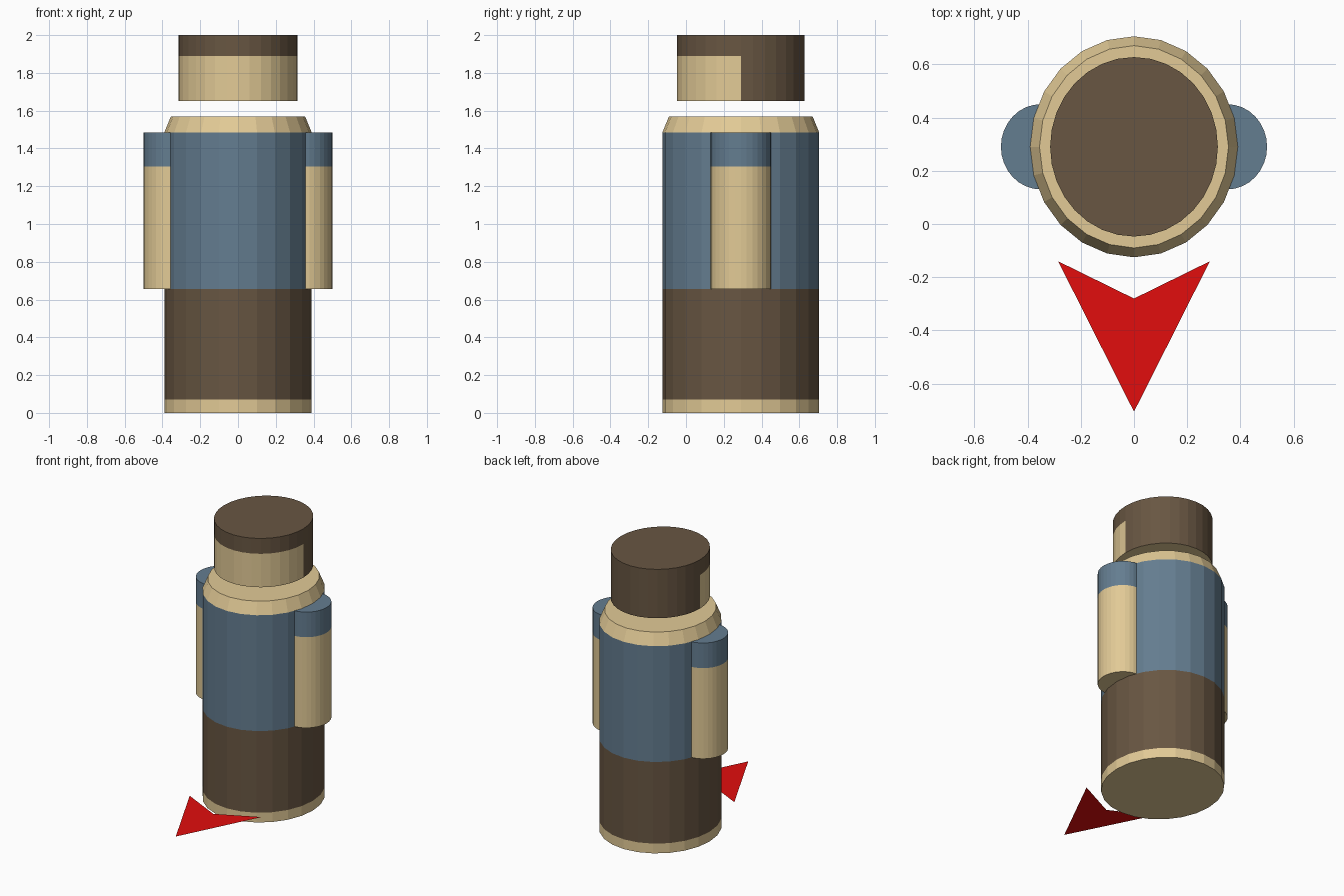
import bpy, bmesh, math

if "Cube" in bpy.data.objects:
    bpy.data.objects.remove(bpy.data.objects["Cube"])

CY = 0.29  # the figure stands behind the arrow


def material(name, rgb):
    m = bpy.data.materials.new(name)
    lin = [((c / 255 + 0.055) / 1.055) ** 2.4 if c > 10 else c / 255 / 12.92 for c in rgb]
    m.diffuse_color = (*lin, 1)
    m.use_nodes = True
    m.node_tree.nodes["Principled BSDF"].inputs["Base Color"].default_value = m.diffuse_color
    return m


TAN = material("tan", (226, 202, 150))
BROWN = material("dark brown", (104, 86, 66))
BLUE = material("sand blue", (100, 125, 144))
RED = material("red", (226, 13, 13))


def finish(name, bm, mats):
    me = bpy.data.meshes.new(name)
    bm.to_mesh(me)
    bm.free()
    for m in mats:
        me.materials.append(m)
    ob = bpy.data.objects.new(name, me)
    bpy.context.collection.objects.link(ob)
    return ob


def column(name, cx, sides, rings, mats, pick):
    """Stack of elliptical rings (z, rx, ry); pick(face centre, normal) -> material."""
    bm = bmesh.new()
    loops = []
    for z, rx, ry in rings:
        loops.append([bm.verts.new((cx + rx * math.cos(2 * math.pi * i / sides),
                                    CY + ry * math.sin(2 * math.pi * i / sides), z))
                      for i in range(sides)])
    for a, b in zip(loops, loops[1:]):
        for i in range(sides):
            j = (i + 1) % sides
            bm.faces.new((a[i], a[j], b[j], b[i]))
    bm.faces.new(loops[0][::-1])
    bm.faces.new(loops[-1])
    bm.normal_update()
    for f in bm.faces:
        f.material_index = mats.index(pick(f.calc_center_median(), f.normal))
    return finish(name, bm, mats)


# Body: tan feet, brown legs, blue shirt, tan sloped shoulders
def body_colour(c, n):
    if c.z < 0.07 or c.z > 1.49:
        return TAN
    return BROWN if c.z < 0.65 else BLUE


column("body", 0, 24,
       [(0, 0.39, 0.415), (0.07, 0.39, 0.415), (0.655, 0.39, 0.415),
        (1.485, 0.39, 0.415), (1.57, 0.355, 0.38)],
       [TAN, BROWN, BLUE], body_colour)


# Head: brown hair with a tan face on the front half
def head_colour(c, n):
    if n.z < -0.5 or (c.z < 1.89 and c.y < CY):
        return TAN
    return BROWN


column("head", 0, 32,
       [(1.65, 0.315, 0.337), (1.89, 0.315, 0.337), (2.0, 0.315, 0.337)],
       [TAN, BROWN], head_colour)

# Arms: tan with a blue sleeve at the top
for side, label in ((-1, "left"), (1, "right")):
    column(label + "_arm", side * 0.35, 32,
           [(0.655, 0.15, 0.16), (1.305, 0.15, 0.16), (1.485, 0.15, 0.16)],
           [TAN, BLUE], lambda c, n: BLUE if c.z > 1.305 else TAN)

# Flat arrow pointing to the front
bm = bmesh.new()
tip, right, notch, left = [bm.verts.new((x, y, 0.09)) for x, y in
                           ((0, -0.705), (0.285, -0.14), (0, -0.28), (-0.285, -0.14))]
bm.faces.new((tip, right, notch))
bm.faces.new((tip, notch, left))
finish("direction_arrow", bm, [RED])
